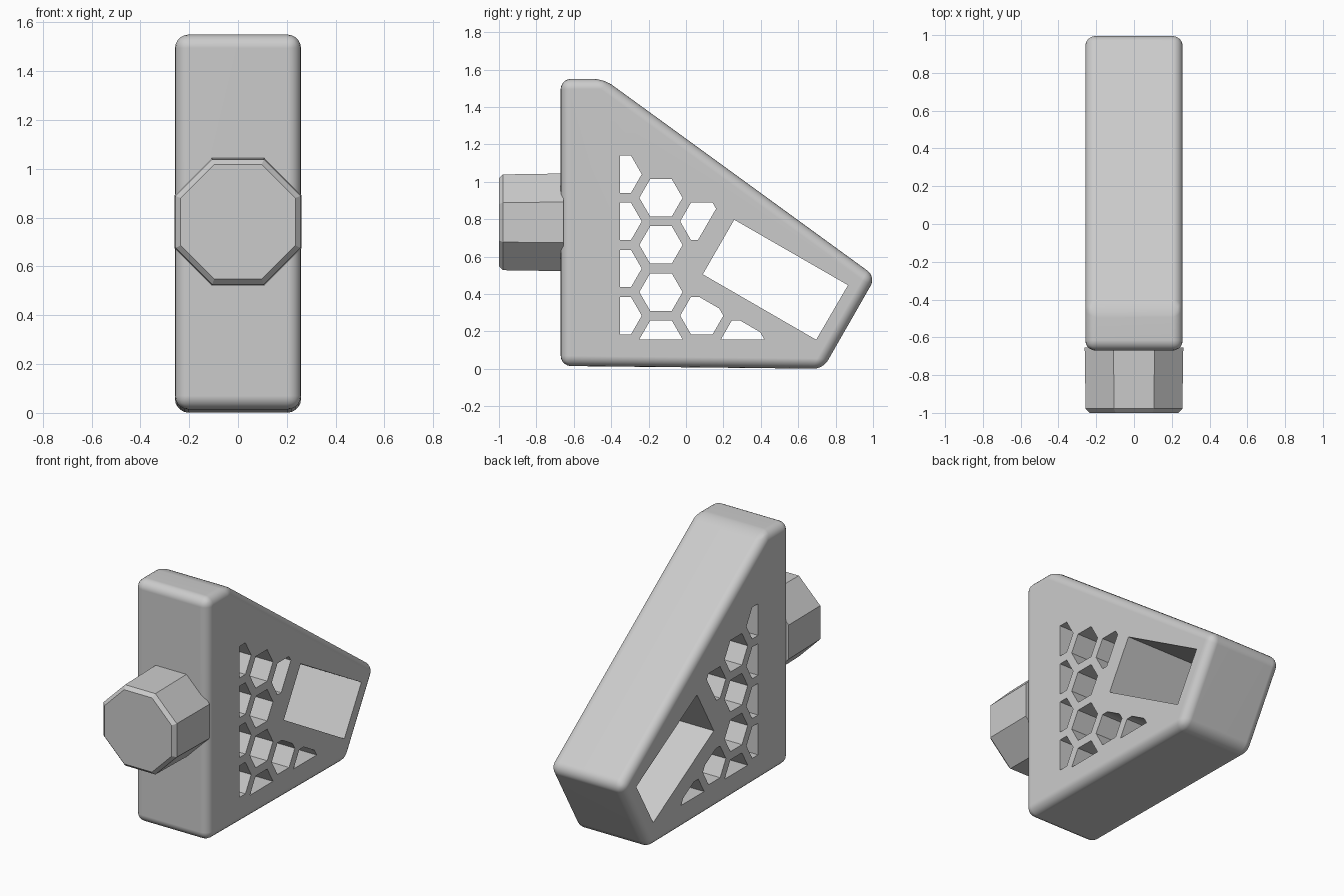
import bpy, bmesh, math
from mathutils import Vector

cube = bpy.data.objects.get("Cube")
if cube:
    bpy.data.objects.remove(cube, do_unlink=True)

grey = bpy.data.materials.new("light_grey")
grey.use_nodes = True
colour = (0.6, 0.6, 0.6, 1)
grey.diffuse_color = colour
grey.node_tree.nodes["Principled BSDF"].inputs["Base Color"].default_value = colour


def add_prism(bm, outline, half):
    """Extrude a (y, z) outline across x from -half to +half."""
    face = bm.faces.new([bm.verts.new((-half, y, z)) for y, z in outline])
    out = bmesh.ops.extrude_face_region(bm, geom=[face])["geom"]
    moved = [v for v in out if isinstance(v, bmesh.types.BMVert)]
    bmesh.ops.translate(bm, verts=moved, vec=(2 * half, 0, 0))


def finish(bm, name):
    bmesh.ops.recalc_face_normals(bm, faces=bm.faces)
    mesh = bpy.data.meshes.new(name)
    bm.to_mesh(mesh)
    bm.free()
    mesh.materials.append(grey)
    obj = bpy.data.objects.new(name, mesh)
    bpy.context.collection.objects.link(obj)
    return obj


def clip(points, origin, normal):
    """Keep the part of a convex outline on the normal's side of a line."""
    kept = []
    for a, b in zip(points, points[1:] + points[:1]):
        da, db = (a - origin).dot(normal), (b - origin).dot(normal)
        if da >= 0:
            kept.append(a)
        if da * db < 0:
            kept.append(a.lerp(b, da / (da - db)))
    return kept


# Wedge body with rounded edges
bm = bmesh.new()
add_prism(bm, [(-0.67, 0.015), (-0.67, 1.55), (-0.44, 1.55), (1.015, 0.492), (0.733, 0)], 0.258)
body = finish(bm, "wedge_body")
bevel = body.modifiers.new("rounded_edges", "BEVEL")
bevel.width = 0.055
bevel.segments = 5
bevel.limit_method = "NONE"

# Cutter: slanted rectangular window and honeycomb of trimmed hexagons
bm = bmesh.new()
add_prism(bm, [(0.258, 0.797), (0.866, 0.447), (0.696, 0.155), (0.09, 0.505)], 0.5)
pitch, radius = 0.252, 0.1155
left, bottom = -0.352, 0.158
columns = [(0, 4), (0, 4), (0, 1), (0, 1)]
cells = [(0, r) for r in range(4)] + [(1, r) for r in range(4)] + [(2, 0), (2, 2), (3, 0)]
slant = math.radians(30)
along = Vector((math.cos(slant), -math.sin(slant)))
across = Vector((-math.sin(slant), -math.cos(slant)))
frame_corner = Vector((-0.066, 0.463))
for column, row in cells:
    centre = Vector((left + column * pitch * math.cos(slant),
                     bottom + pitch * (row + (0.5 if column % 2 == 0 else 0))))
    hexagon = [centre + radius * Vector((math.cos(k * math.pi / 3), math.sin(k * math.pi / 3)))
               for k in range(6)]
    hexagon = clip(hexagon, Vector((left - 0.0005, 0)), Vector((1, 0)))
    hexagon = clip(hexagon, Vector((0, bottom - 0.0005)), Vector((0, 1)))
    if column >= 2:
        hexagon = clip(hexagon, frame_corner, -along if row else across)
    add_prism(bm, hexagon, 0.5)
cutter = finish(bm, "window_cutter")
cutter.hide_render = True
cutter.hide_set(True)

boolean = body.modifiers.new("openings", "BOOLEAN")
boolean.object = cutter
boolean.operation = "DIFFERENCE"
boolean.solver = "EXACT"

# Bake the openings so that sharp edges can be found by angle
bpy.context.view_layer.update()
result = bpy.data.meshes.new_from_object(body.evaluated_get(bpy.context.evaluated_depsgraph_get()))
body.modifiers.clear()
body.data = result
bpy.data.objects.remove(cutter, do_unlink=True)
bpy.ops.object.select_all(action="DESELECT")
body.select_set(True)
bpy.context.view_layer.objects.active = body
bpy.ops.object.shade_smooth_by_angle(angle=math.radians(30))
weighted = body.modifiers.new("flat_sides", "WEIGHTED_NORMAL")
weighted.keep_sharp = True

# Octagonal knob with chamfered front rim, lofted from three rings
bm = bmesh.new()
rings = []
for y, apothem in [(-0.655, 0.261), (-0.978, 0.256), (-1.0, 0.235)]:
    r = apothem / math.cos(math.pi / 8)
    angles = [(k + 0.5) * math.pi / 4 for k in range(8)]
    rings.append([bm.verts.new((r * math.cos(a), y, 0.783 + r * math.sin(a))) for a in angles])
bm.faces.new(rings[0])
bm.faces.new(rings[-1])
for near, far in zip(rings, rings[1:]):
    for k in range(8):
        bm.faces.new((near[k], near[(k + 1) % 8], far[(k + 1) % 8], far[k]))
finish(bm, "octagonal_knob")
